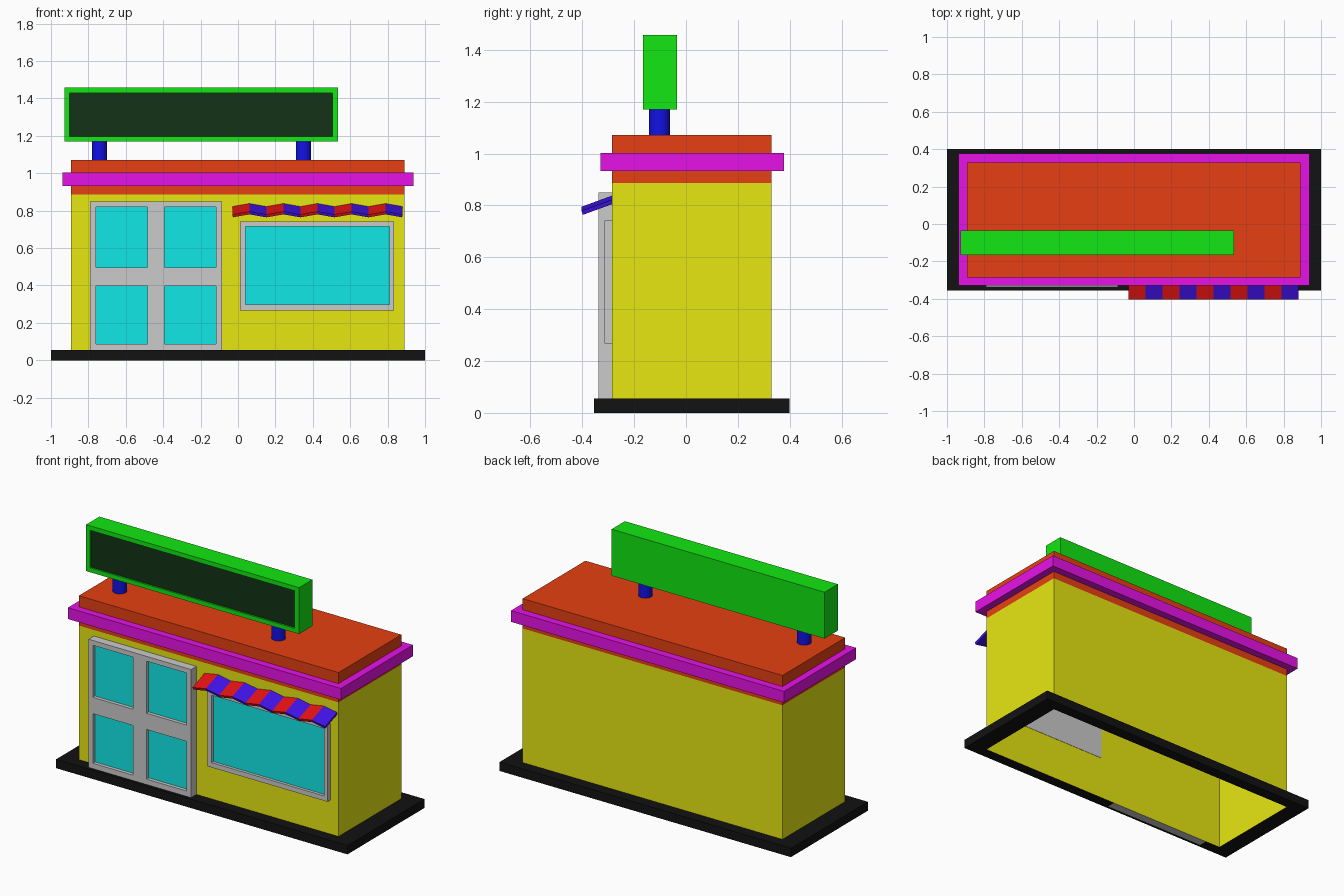
import bpy, bmesh
from mathutils import Vector

if "Cube" in bpy.data.objects:
    bpy.data.objects.remove(bpy.data.objects["Cube"])


def mat(name, r, g, b):
    m = bpy.data.materials.new(name)
    m.diffuse_color = (r, g, b, 1)
    m.use_nodes = True
    m.node_tree.nodes["Principled BSDF"].inputs["Base Color"].default_value = m.diffuse_color
    return m


LO = .006
BLACK = mat("black", LO, LO, LO)
YELLOW = mat("yellow", .8, .8, LO)
ORANGE = mat("orange", .8, .051, LO)
MAGENTA = mat("magenta", .8, LO, .8)
GREEN = mat("green", LO, .8, LO)
DARK = mat("dark_green", LO, .032, .008)
TEAL = mat("teal", LO, .8, .8)
BLUE = mat("blue", LO, LO, .8)
RED = mat("red", .8, LO, LO)
VIOLET = mat("violet_blue", .051, LO, .8)
GREY = mat("grey", .8, .8, .8)


def finish(name, bm, *mats):
    me = bpy.data.meshes.new(name)
    bm.to_mesh(me)
    bm.free()
    for m in mats:
        me.materials.append(m)
    ob = bpy.data.objects.new(name, me)
    bpy.context.collection.objects.link(ob)
    return ob


def add_box(bm, x, y, z):
    vs = bmesh.ops.create_cube(bm, size=1)["verts"]
    for v in vs:
        v.co = Vector((x[v.co.x > 0], y[v.co.y > 0], z[v.co.z > 0]))


def drop_faces(bm, test):
    bm.normal_update()
    bmesh.ops.delete(bm, geom=[f for f in bm.faces if test(f.normal)], context="FACES")


def box(name, x, y, z, m, open_ends=False):
    bm = bmesh.new()
    add_box(bm, x, y, z)
    if open_ends:
        drop_faces(bm, lambda n: abs(n.z) > .5)
    return finish(name, bm, m)


def framed_panel(name, xs, zs, y, depth, frame, pane):
    """Box whose front is a grid; every odd cell is a recessed pane."""
    bm = bmesh.new()
    add_box(bm, (xs[0], xs[-1]), y, (zs[0], zs[-1]))
    drop_faces(bm, lambda n: n.y < -.5)
    grid = [[bm.verts.new((x, y[0], z)) for z in zs] for x in xs]
    panes = []
    for i in range(len(xs) - 1):
        for j in range(len(zs) - 1):
            f = bm.faces.new((grid[i][j], grid[i + 1][j], grid[i + 1][j + 1], grid[i][j + 1]))
            if i % 2 and j % 2:
                panes.append(f)
    for f in bmesh.ops.extrude_discrete_faces(bm, faces=panes)["faces"]:
        f.material_index = 1
        for v in f.verts:
            v.co.y += depth
    bmesh.ops.remove_doubles(bm, verts=bm.verts, dist=1e-5)
    return finish(name, bm, frame, pane)


# Plinth: a ring around the open walls, notched where the door passes through
WX, WY = (-.893, .89), (-.285, .33)
DX, DY = (-.79, -.086), -.338
bm = bmesh.new()
loops = [[(-1, -.355), (1, -.355), (1, .4), (-1, .4)],
         [(WX[0], WY[0]), (DX[0], WY[0]), (DX[0], DY), (DX[1], DY), (DX[1], WY[0]),
          (WX[1], WY[0]), (WX[1], WY[1]), (WX[0], WY[1])]]
for pts in loops:
    vs = [bm.verts.new((x, y, 0)) for x, y in pts]
    for i in range(len(vs)):
        bm.edges.new((vs[i - 1], vs[i]))
bmesh.ops.triangle_fill(bm, edges=bm.edges[:], use_beauty=True)
top = bmesh.ops.extrude_face_region(bm, geom=bm.faces[:], use_keep_orig=True)["geom"]
for v in top:
    if isinstance(v, bmesh.types.BMVert):
        v.co.z = .055
bmesh.ops.recalc_face_normals(bm, faces=bm.faces[:])
# the walls and door line the hole, so its own sides are not needed
hidden = [f for f in bm.faces if all(abs(v.co.x) < .95 for v in f.verts)
          and abs(f.normal.z) < .5]
bmesh.ops.delete(bm, geom=hidden, context="FACES")
finish("plinth", bm, BLACK)

# Building shell and roof
box("walls", WX, WY, (0, .887), YELLOW, open_ends=True)
box("roof", WX, WY, (.887, 1.072), ORANGE)
box("roof_trim", (-.937, .937), (-.33, .377), (.933, 1.003), MAGENTA)

# Door and window
framed_panel("door", (DX[0], -.76, -.484, -.393, -.118, DX[1]),
             (0, .088, .396, .497, .82, .85), (DY, -.286), .022, GREY, TEAL)
framed_panel("window", (.01, .04, .81, .835), (.267, .297, .715, .742),
             (-.315, -.283), .018, GREY, TEAL)

# Roof sign on two posts
framed_panel("sign", (-.927, -.9, .505, .535), (1.17, 1.197, 1.43, 1.458),
             (-.165, -.035), .01, GREEN, DARK)
for side, x in (("left", -.74), ("right", .35)):
    bpy.ops.mesh.primitive_cylinder_add(vertices=32, radius=.04, depth=.12,
                                        location=(x, -.102, 1.12))
    post = bpy.context.object
    post.name = side + "_sign_post"
    post.data.materials.append(BLUE)
    bpy.ops.object.shade_smooth_by_angle()

# Pleated striped awning
bm = bmesh.new()
rows = []
for i in range(11):
    x, dip = -.03 + i * .091, 0 if i % 2 else -.016
    rows.append((bm.verts.new((x, -.403, .795 + dip)), bm.verts.new((x, -.285, .838 + dip))))
for i in range(10):
    (a, b), (c, d) = rows[i], rows[i + 1]
    bm.faces.new((a, c, d, b)).material_index = i % 2
awning = finish("awning", bm, RED, VIOLET)
mod = awning.modifiers.new("thickness", "SOLIDIFY")
mod.thickness, mod.offset = .016, -1
